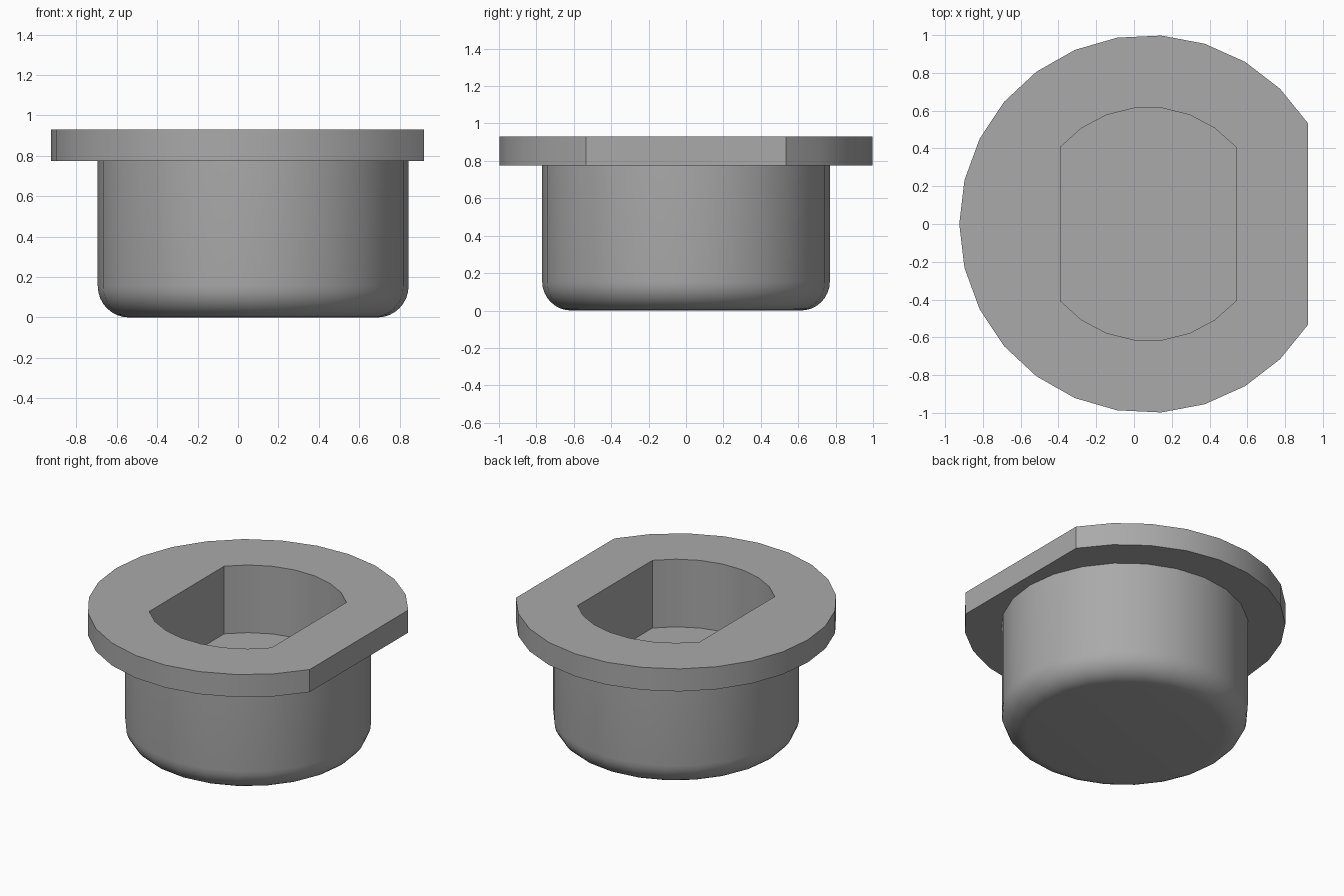
import bpy
import bmesh
from math import sin, cos, pi, asin, acos

if "Cube" in bpy.data.objects:
    bpy.data.objects.remove(bpy.data.objects["Cube"])

CX = 0.075                      # axis of the round parts
FLOOR, LEDGE, TOP = 0.465, 0.775, 0.93

grey = bpy.data.materials.new("plain_grey")
grey.use_nodes = True
colour = (0.4, 0.4, 0.4, 1)
grey.diffuse_color = colour
grey.node_tree.nodes["Principled BSDF"].inputs["Base Color"].default_value = colour


def arc(radius, start, end, steps):
    """Points on an arc around the part's axis."""
    angles = [start + (end - start) * i / steps for i in range(steps + 1)]
    return [(CX + radius * cos(a), radius * sin(a)) for a in angles]


def loft(name, sections):
    """Closed solid through a stack of (outline, height) sections."""
    bm = bmesh.new()
    rings = [[bm.verts.new((x, y, z)) for x, y in pts] for pts, z in sections]
    for low, high in zip(rings, rings[1:]):
        for i in range(len(low)):
            j = (i + 1) % len(low)
            bm.faces.new((low[i], low[j], high[j], high[i]))
    bm.faces.new(rings[0][::-1])
    bm.faces.new(rings[-1])
    mesh = bpy.data.meshes.new(name)
    bm.to_mesh(mesh)
    bm.free()
    mesh.materials.append(grey)
    obj = bpy.data.objects.new(name, mesh)
    bpy.context.collection.objects.link(obj)
    return obj


def combine(target, other, operation):
    """Apply a boolean and discard the second solid."""
    mod = target.modifiers.new(operation, 'BOOLEAN')
    mod.operation, mod.object, mod.solver = operation, other, 'EXACT'
    bpy.context.view_layer.objects.active = target
    bpy.ops.object.modifier_apply(modifier=mod.name)
    bpy.data.objects.remove(other)


# Round flange with one flat side
clip = acos(0.845)
outline = arc(1.0, clip, 2 * pi - clip, 22)
plug = loft("flanged_plug", [(outline, LEDGE), (outline, TOP)])

# Round body with a filleted bottom edge
R, FILLET, STEPS = 0.769, 0.155, 8
sections = []
for i in range(STEPS + 1):
    t = pi / 2 * i / STEPS
    ring = arc(R - FILLET * (1 - sin(t)), 0, 2 * pi, 24)[:-1]
    sections.append((ring, FILLET * (1 - cos(t))))
sections.append((sections[-1][0], LEDGE + 0.07))
combine(plug, loft("body", sections), 'UNION')

# Pocket with two flat sides
PR = 0.618
half = acos(0.465 / PR)
pocket = arc(PR, half, pi - half, 7) + arc(PR, pi + half, 2 * pi - half, 7)
combine(plug, loft("pocket", [(pocket, FLOOR), (pocket, TOP + 0.2)]), 'DIFFERENCE')

# Smooth rounded walls, crisp rims
bpy.ops.object.select_all(action='DESELECT')
plug.select_set(True)
bpy.context.view_layer.objects.active = plug
bpy.ops.object.shade_smooth_by_angle(angle=pi / 6)
